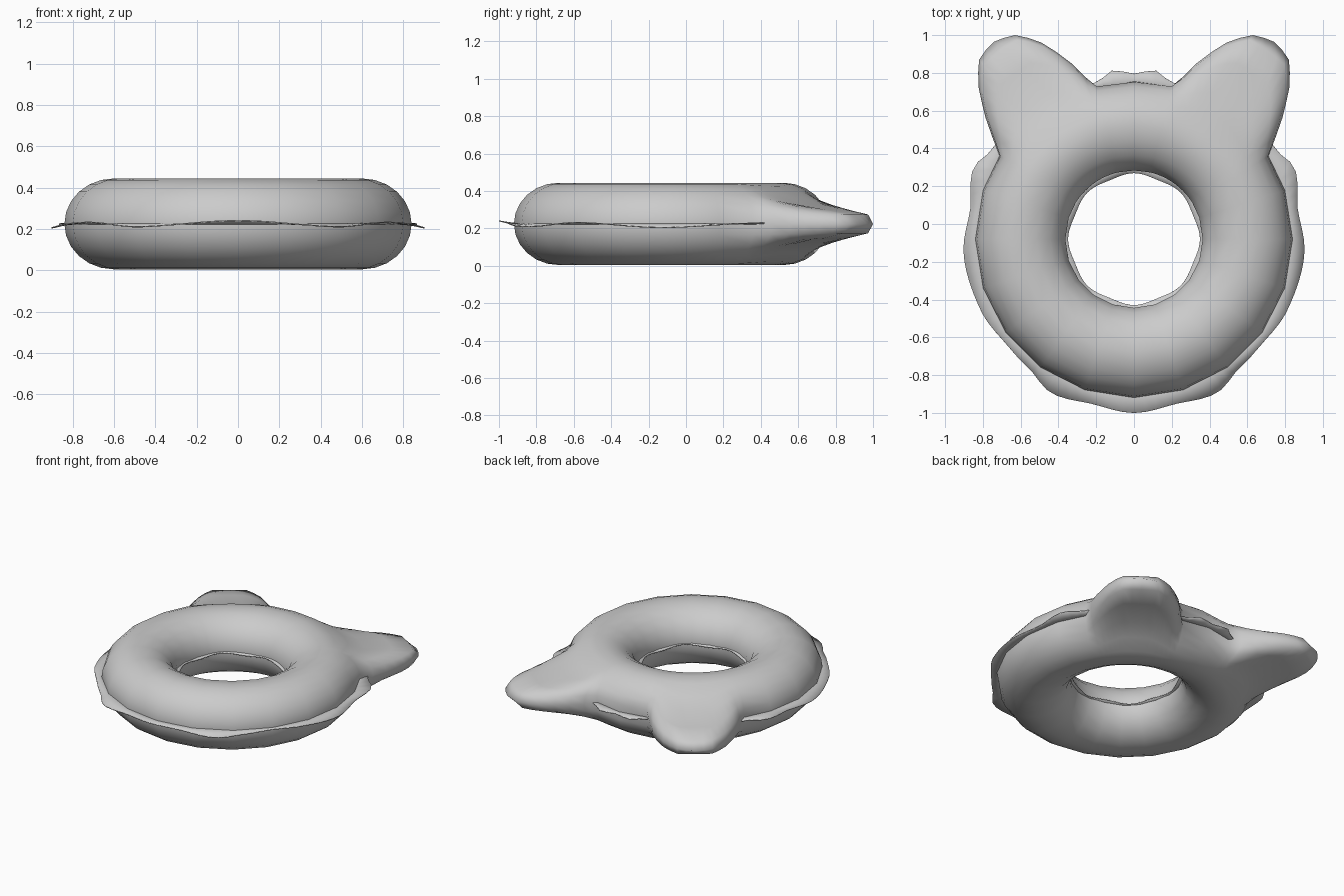
import bpy, bmesh, math

if "Cube" in bpy.data.objects:
    bpy.data.objects.remove(bpy.data.objects["Cube"])

CY, CZ = -0.08, 0.224          # ring centre
RM, RW, RH = 0.60, 0.24, 0.22  # ring mid radius, half width, half height

# right-half outline of the inflated body: ring steps, then the ear
outline = [(0.84 * math.cos(math.radians(a)), CY + 0.84 * math.sin(math.radians(a)))
           for a in range(-90, 19, 18)]
outline += [(0.712, 0.36), (0.75, 0.46), (0.785, 0.56), (0.805, 0.64), (0.822, 0.72),
            (0.825, 0.80), (0.82, 0.87), (0.785, 0.92), (0.74, 0.965), (0.69, 0.985),
            (0.63, 1.0), (0.56, 0.985), (0.49, 0.96), (0.41, 0.91), (0.33, 0.85),
            (0.26, 0.78), (0.195, 0.718), (0.0, 0.755)]
outline += [(-x, y) for x, y in reversed(outline[1:-1])]

# outer half of the section: plain ring and longest ear
ring_sec = [(RM + RW * math.cos(math.radians(a)), RH * math.sin(math.radians(a)))
            for a in (90, 75, 60, 45, 30, 15)]
ear_sec = [(0.60, 0.22), (0.68, 0.202), (0.78, 0.155), (0.89, 0.105), (1.08, 0.077), (1.22, 0.05)]


def lerp_table(table, a):
    for (a0, v0), (a1, v1) in zip(table, table[1:]):
        if a <= a1:
            t = (a - a0) / (a1 - a0)
            t = t * t * (3 - 2 * t)
            return v0 + (v1 - v0) * t
    return table[-1][1]


def section(r_out):
    w = max(0.0, min(1.0, (r_out - 0.84) / 0.41))
    upper = []
    for (r0, h0), (r1, h1) in zip(ring_sec, ear_sec):
        upper.append((r0 + (r1 - r0) * w, h0 + (h1 - h0) * w))
    lower = [(r, -h) for r, h in reversed(upper)]
    inner = [(RM + RW * math.cos(math.radians(a)), RH * math.sin(math.radians(a)))
             for a in range(250, 109, -20)]
    return upper + [(r_out, 0)] + lower + inner


def loft(name, rows, closed):
    """Skin a closed loop of sections."""
    bm = bmesh.new()
    grid = [[bm.verts.new(p) for p in row] for row in rows]
    n = len(rows[0])
    for i, row in enumerate(grid):
        nxt = grid[(i + 1) % len(grid)]
        for j in range(n if closed else n - 1):
            k = (j + 1) % n
            bm.faces.new((row[j], nxt[j], nxt[k], row[k]))
    bmesh.ops.recalc_face_normals(bm, faces=bm.faces)
    me = bpy.data.meshes.new(name)
    bm.to_mesh(me)
    bm.free()
    for p in me.polygons:
        p.use_smooth = True
    ob = bpy.data.objects.new(name, me)
    bpy.context.collection.objects.link(ob)
    return ob


# inflated ring with two ears
rows = []
for x, y in outline:
    a = math.atan2(y - CY, x)
    rows.append([(r * math.cos(a), CY + r * math.sin(a), CZ + h)
                 for r, h in section(math.hypot(x, y - CY))])
loft("swim_ring_body", rows, True)

# wavy welded seam: (angle, radius) and (angle, height) on the right half
seam_r = [(-90, .92), (-76, .90), (-62, .925), (-50, .88), (-40, .875), (-25, .895), (-5, .905),
          (10, .88), (24, .93), (32, .89), (50, .84), (76, .85), (83, .90), (90, .875)]
seam_z = [(-90, .24), (-57, .21), (-35, .232), (-3, .205), (30, .228), (90, .228)]


def seam(name, outer):
    rows = []
    for i in range(96):
        d = -90 + i * 3.75
        half = d if d <= 90 else 180 - d
        a = math.radians(d)
        if outer:
            pts = [(0.80, CZ), (0.835, CZ), (lerp_table(seam_r, half), lerp_table(seam_z, half))]
        else:
            pts = [(0.40, CZ), (0.343 + 0.006 * math.cos(8 * a), CZ + 0.006 * math.sin(6 * a))]
        rows.append([(r * math.cos(a), CY + r * math.sin(a), z) for r, z in pts])
    ob = loft(name, rows, False)
    sol = ob.modifiers.new("thickness", 'SOLIDIFY')
    sol.thickness = 0.006
    sol.offset = 0


seam("outer_seam", True)
seam("inner_seam", False)
